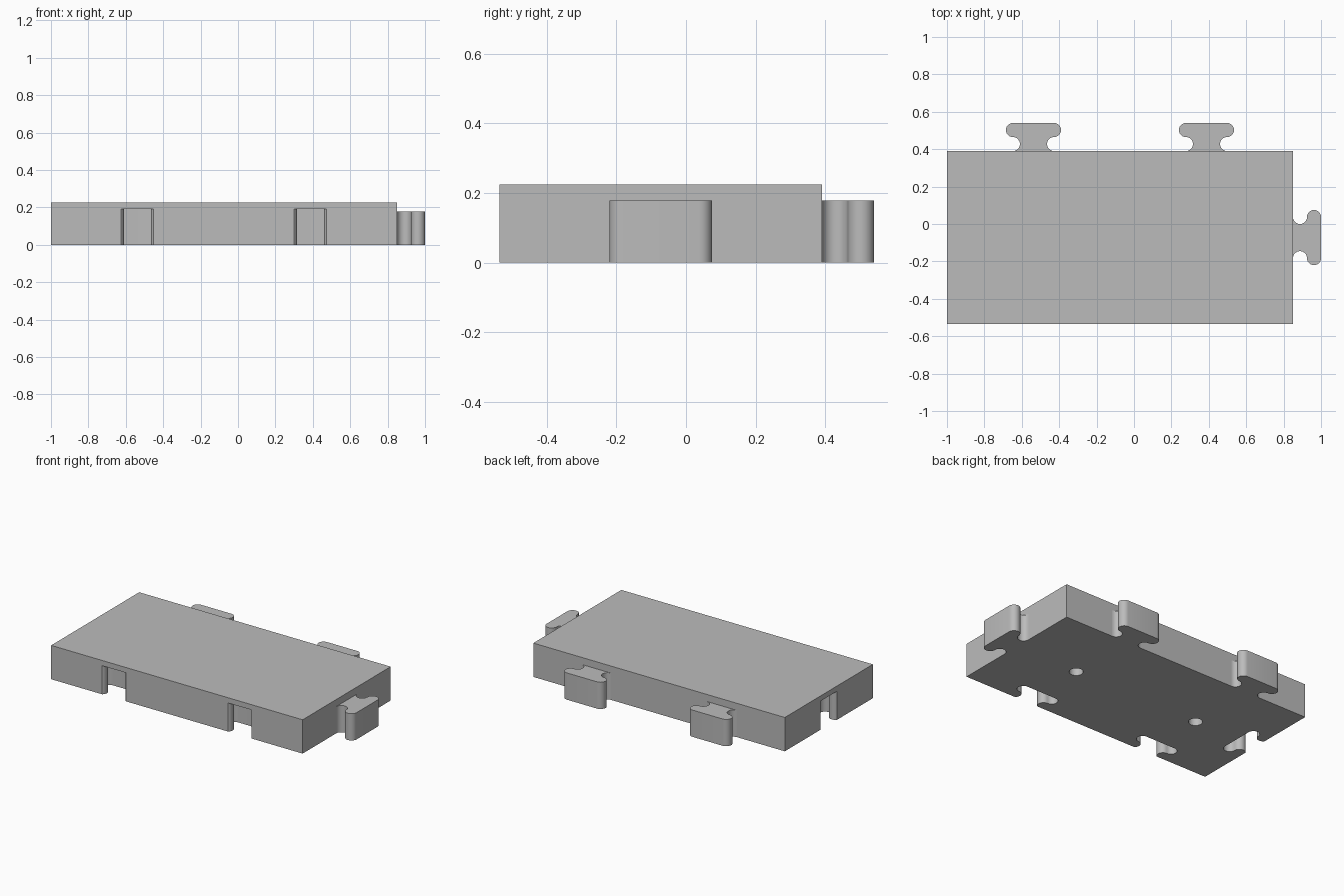
import bpy, bmesh, math
from math import radians, cos, sin

if "Cube" in bpy.data.objects:
    bpy.data.objects.remove(bpy.data.objects["Cube"])

X0, X1, Y0, Y1, H = -1.0, 0.85, -0.535, 0.39, 0.225   # body extents
CX, CY = (X0 + X1) / 2, (Y0 + Y1) / 2
QUARTERS = (CX - 0.4625, CX + 0.4625)
TAB_H, SOCKET_H, SLACK = 0.178, 0.19, 0.008
R, OFF = 0.0375, 0.11                                 # tab rounding, arc centre offset

grey = bpy.data.materials.new("plain_grey")
grey.diffuse_color = (0.5, 0.5, 0.5, 1)
grey.use_nodes = True
grey.node_tree.nodes["Principled BSDF"].inputs["Base Color"].default_value = grey.diffuse_color


def prism(name, outline, z0, z1, loc=(0, 0), turn=0):
    """Extrude a closed 2D outline from z0 to z1, turned and moved in plan."""
    c, s = cos(radians(turn)), sin(radians(turn))
    pts = [(loc[0] + c * u - s * v, loc[1] + s * u + c * v) for u, v in outline]
    bm = bmesh.new()
    low = [bm.verts.new((x, y, z0)) for x, y in pts]
    high = [bm.verts.new((x, y, z1)) for x, y in pts]
    bm.faces.new(low)
    bm.faces.new(high)
    n = len(pts)
    for i in range(n):
        j = (i + 1) % n
        bm.faces.new((low[i], low[j], high[j], high[i]))
    bmesh.ops.recalc_face_normals(bm, faces=bm.faces)
    me = bpy.data.meshes.new(name)
    bm.to_mesh(me)
    bm.free()
    me.materials.append(grey)
    ob = bpy.data.objects.new(name, me)
    bpy.context.collection.objects.link(ob)
    return ob


def arc(cx, cy, r, a0, a1, n=14):
    steps = [radians(a0 + (a1 - a0) * i / n) for i in range(n + 1)]
    return [(cx + r * cos(a), cy + r * sin(a)) for a in steps]


def smooth(ob):
    bpy.ops.object.select_all(action='DESELECT')
    bpy.context.view_layer.objects.active = ob
    ob.select_set(True)
    bpy.ops.object.shade_smooth_by_angle(angle=radians(30))


# Puzzle-tab outline: concave neck, then rounded head, mirrored
half = arc(OFF, R, R, 270, 90) + arc(OFF, 3 * R, R, -90, 90)[1:]
tab = half + [(-u, v) for u, v in reversed(half)]

# Body slab
body = prism("body", [(X0, Y0), (X1, Y0), (X1, Y1), (X0, Y1)], 0, H)

# Cutters: two front sockets, one left socket, two round holes underneath
cutters = [prism("socket_cutter", tab, -0.1, SOCKET_H, (x, Y0 - SLACK)) for x in QUARTERS]
cutters.append(prism("socket_cutter", tab, -0.1, SOCKET_H, (X0 - SLACK, CY), -90))
cutters += [prism("hole_cutter", arc(0, 0, 0.042, 0, 360, 32)[:-1], -0.1, SOCKET_H, (x, CY))
            for x in QUARTERS]
bpy.context.view_layer.objects.active = body
for cutter in cutters:
    cutter.hide_render = True
    mod = body.modifiers.new("cut", 'BOOLEAN')
    mod.operation, mod.solver, mod.object = 'DIFFERENCE', 'EXACT', cutter
    bpy.ops.object.modifier_apply(modifier=mod.name)
    bpy.data.objects.remove(cutter)
smooth(body)

# Tabs: two on the back, one on the right
for side, x in zip(("left", "right"), QUARTERS):
    smooth(prism("back_tab_" + side, tab, 0, TAB_H, (x, Y1)))
smooth(prism("right_tab", tab, 0, TAB_H, (X1, CY), -90))
